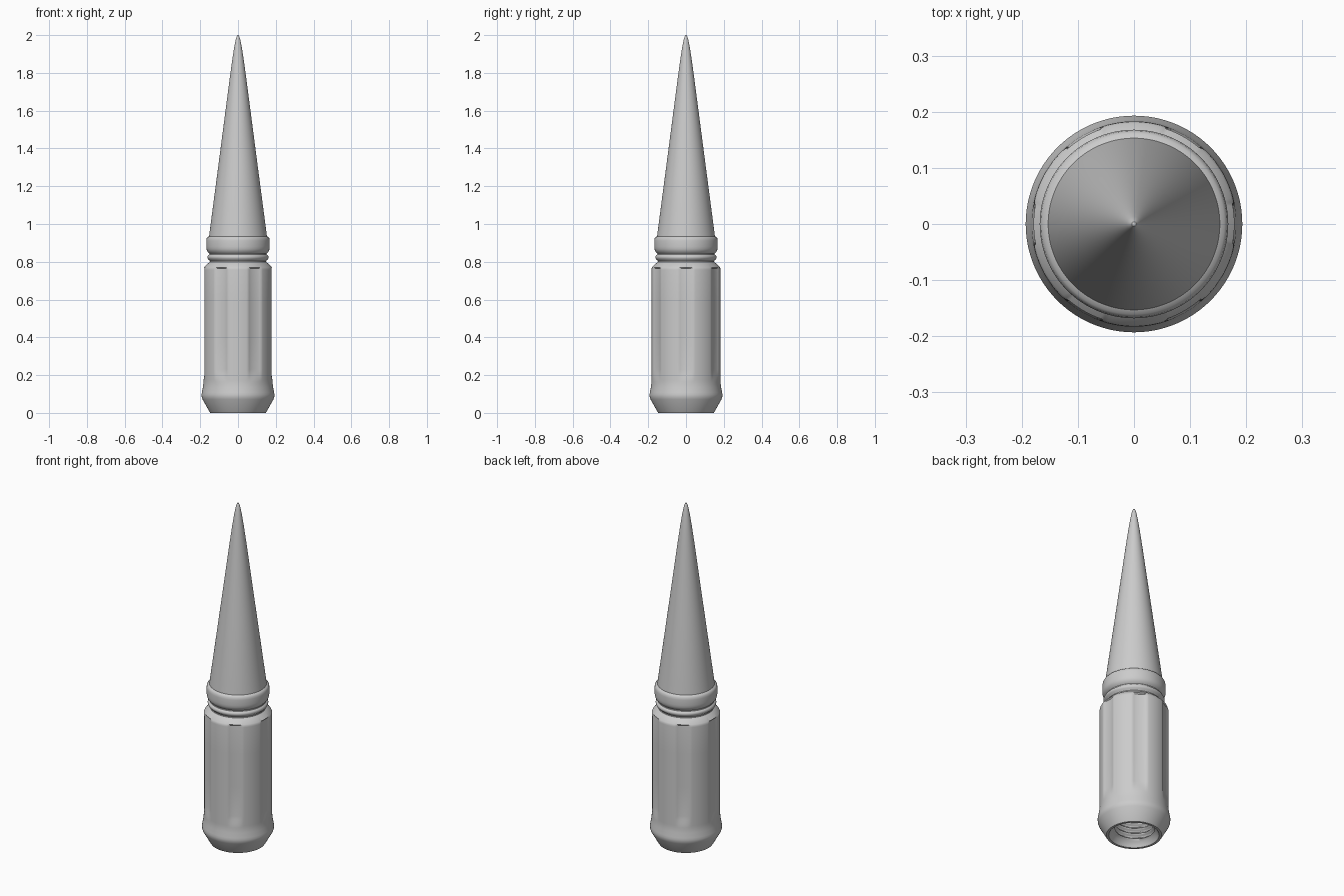
import bpy, bmesh, math

if "Cube" in bpy.data.objects:
    bpy.data.objects.remove(bpy.data.objects["Cube"])

SEG = 144
TAU = 2 * math.pi


def lathe(name, rows, radius=lambda r, z, a: r, angle=28):
    """Revolve (r, z) rows; radius() can modulate r around the axis."""
    bm = bmesh.new()
    prev = None
    for r, z in rows:
        if r == 0:
            ring = [bm.verts.new((0, 0, z))] * SEG
        else:
            ring = []
            for i in range(SEG):
                a = TAU * i / SEG
                q = radius(r, z, a)
                ring.append(bm.verts.new((q * math.cos(a), q * math.sin(a), z)))
        if prev:
            for i in range(SEG):
                j = (i + 1) % SEG
                quad = [prev[i], prev[j], ring[j], ring[i]]
                bm.faces.new(list(dict.fromkeys(quad)))
        prev = ring
    me = bpy.data.meshes.new(name)
    bm.to_mesh(me)
    bm.free()
    ob = bpy.data.objects.new(name, me)
    bpy.context.collection.objects.link(ob)
    bpy.ops.object.select_all(action='DESELECT')
    bpy.context.view_layer.objects.active = ob
    ob.select_set(True)
    bpy.ops.object.shade_smooth_by_angle(angle=math.radians(angle))
    return ob


# Fluted body: six shallow vertical grooves that fade out at the bottom
def flute(r, z, a):
    if not 0.17 < z < 0.768:
        return r
    period = TAU / 6
    off = abs((a + period / 2) % period - period / 2) / 0.22
    if off >= 1:
        return r
    fade = min(1, (z - 0.17) / 0.06)
    return r - 0.010 * fade * (1 - off ** 2) ** 0.8


body = [(0.130, 0.006), (0.134, 0), (0.147, 0), (0.151, 0.006),
        (0.188, 0.072), (0.192, 0.084), (0.193, 0.096), (0.191, 0.108),
        (0.186, 0.135), (0.184, 0.15), (0.183, 0.165)]
body += [(0.183, z) for z in (0.175, 0.19, 0.21, 0.23, 0.4, 0.6, 0.757)]
body += [(0.182, 0.765), (0.179, 0.771), (0.160, 0.791), (0.150, 0.798)]
lathe("nut_body", body, flute)

# Neck ring, collar and the long spike with a softly rounded tip
spike = [(0.150, 0.798), (0.149, 0.803), (0.152, 0.808), (0.159, 0.814),
         (0.162, 0.821), (0.162, 0.827), (0.159, 0.833), (0.152, 0.838),
         (0.151, 0.843), (0.156, 0.848), (0.163, 0.856), (0.167, 0.868),
         (0.168, 0.88), (0.168, 0.912), (0.166, 0.924), (0.161, 0.931),
         (0.153, 0.935), (0.152, 0.945), (0.100, 1.34), (0.070, 1.57),
         (0.044, 1.77), (0.031, 1.865), (0.021, 1.93), (0.013, 1.972),
         (0.008, 1.99), (0.004, 1.998), (0, 2.0)]
lathe("spike", spike)

# Threaded blind hole, helical thread
PITCH, TOP = 0.032, 0.62


def thread(r, z, a):
    if not 0.03 < z < 0.6:
        return r
    t = math.cos(TAU * (z / PITCH - a / TAU))
    return r + 0.009 * t * min(1, (z - 0.03) / 0.01)


hole = [(0, TOP + 0.04), (0.105, TOP)]
n = int((0.60 - 0.03) / (PITCH / 8))
hole += [(0.110, 0.60 - k * PITCH / 8) for k in range(n)]
hole += [(0.118, 0.028), (0.130, 0.006)]
lathe("threaded_hole", hole, thread, 60)
